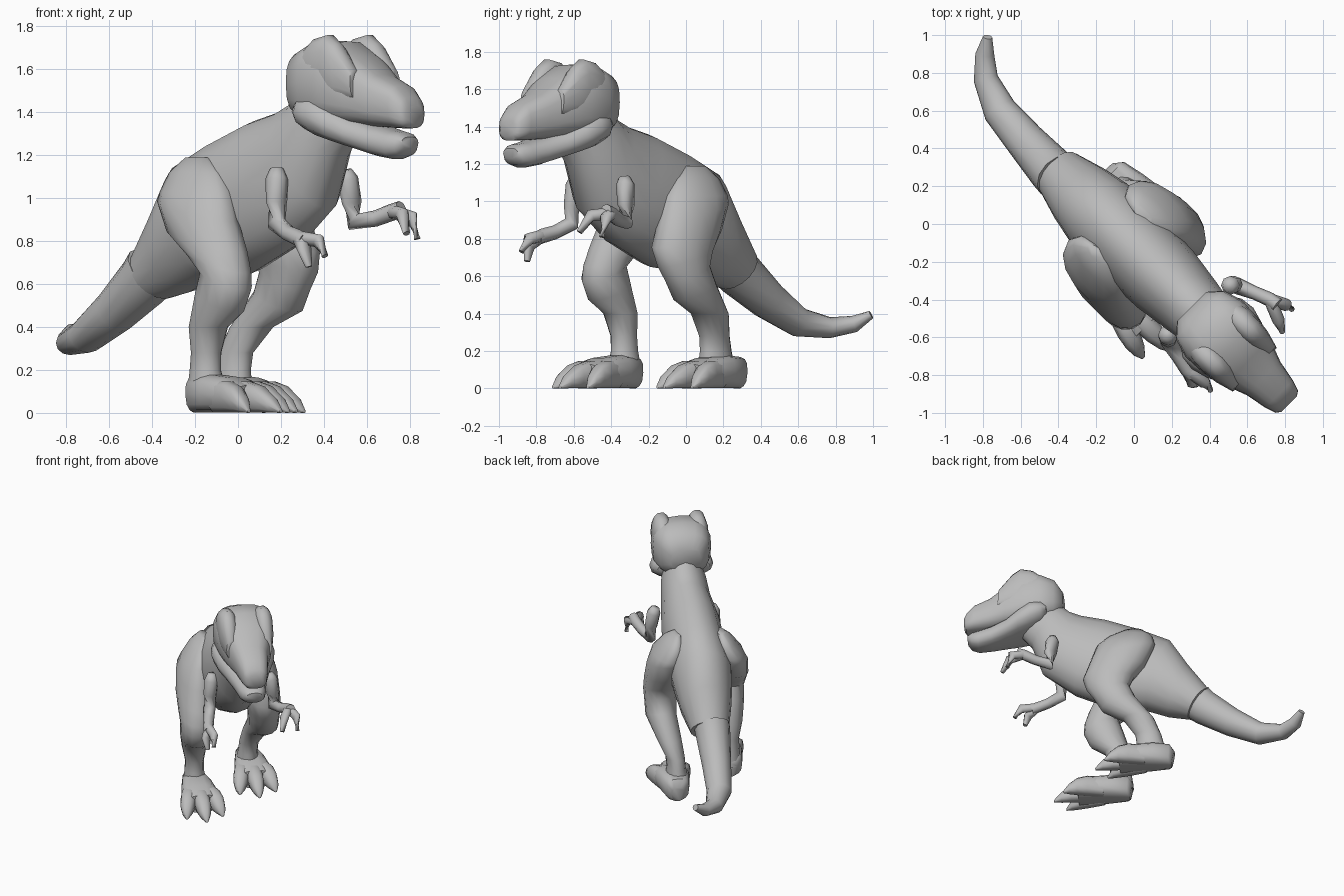
import bpy, bmesh, math
from mathutils import Vector

skin = bpy.data.materials.new("grey_skin")
skin.diffuse_color = (0.5, 0.5, 0.5, 1)

R = math.sqrt(0.5)
MID = -0.09  # lateral offset of the body's centre line


def P(u, v, z):
    """u forward, v to the animal's left, z up; the animal faces diagonally."""
    return Vector((R * (u + v), R * (v - u), z))


def loft(name, rings, sides=14, power=2.0, angle=50):
    """Skin a row of rings, each (centre, half axis a, half axis b)."""
    bm = bmesh.new()
    rows = []
    for c, a, b in rings:
        row = []
        for i in range(sides):
            t = 2 * math.pi * i / sides
            ct, st = math.cos(t), math.sin(t)
            ca = math.copysign(abs(ct) ** (2 / power), ct)
            sb = math.copysign(abs(st) ** (2 / power), st)
            row.append(bm.verts.new(c + a * ca + b * sb))
        rows.append(row)
    for r0, r1 in zip(rows, rows[1:]):
        for i in range(sides):
            j = (i + 1) % sides
            bm.faces.new((r0[i], r0[j], r1[j], r1[i]))
    bm.faces.new(rows[0][::-1])
    bm.faces.new(rows[-1])
    bmesh.ops.recalc_face_normals(bm, faces=bm.faces)
    me = bpy.data.meshes.new(name)
    bm.to_mesh(me)
    bm.free()
    me.materials.append(skin)
    ob = bpy.data.objects.new(name, me)
    bpy.context.collection.objects.link(ob)
    bpy.ops.object.select_all(action='DESELECT')
    ob.select_set(True)
    bpy.context.view_layer.objects.active = ob
    bpy.ops.object.shade_smooth_by_angle(angle=math.radians(angle))
    return ob


def side_loft(name, rows, v=MID, **kw):
    """Rows of (top u, top z, bottom u, bottom z, half width)."""
    rings = []
    for tu, tz, bu, bz, w in rows:
        top, bot = P(tu, v, tz), P(bu, v, bz)
        rings.append(((top + bot) / 2, P(0, w, 0), (top - bot) / 2))
    return loft(name, rings, **kw)


def tube(name, pts, sides=8, **kw):
    """Rows of (x, y, z, half width, half height) along a bent path."""
    c = [Vector(p[:3]) for p in pts]
    rings = []
    for i, p in enumerate(pts):
        d = (c[min(i + 1, len(c) - 1)] - c[max(i - 1, 0)]).normalized()
        a = d.cross(Vector((-R, -R, 0.01)) if abs(d.z) > 0.8 else Vector((0, 0, 1)))
        a.normalize()
        rings.append((c[i], a * p[3], a.cross(d) * p[4]))
    return loft(name, rings, sides=sides, **kw)


# Trunk and neck
side_loft("body", [
    (-.55, .74, -.39, .53, .14), (-.40, .95, -.24, .56, .185),
    (-.27, 1.16, -.08, .62, .215), (-.05, 1.265, .18, .65, .22),
    (.20, 1.36, .45, .77, .21), (.38, 1.405, .68, .95, .18),
    (.47, 1.44, .76, 1.18, .165), (.58, 1.55, .84, 1.27, .13)], sides=16)

# Tail, curling sideways to its tip
tube("tail", [
    (-.40, .25, .66, .13, .14), (-.44, .29, .61, .125, .13),
    (-.575, .44, .47, .105, .105), (-.71, .60, .355, .09, .08),
    (-.785, .77, .325, .065, .056), (-.79, .90, .345, .05, .045),
    (-.775, .99, .395, .025, .022)], sides=12)

# Skull and snout
side_loft("head", [
    (.525, 1.60, .525, 1.44, .11), (.585, 1.69, .59, 1.37, .18),
    (.69, 1.735, .69, 1.34, .212), (.82, 1.73, .82, 1.335, .205),
    (.94, 1.66, .95, 1.335, .17), (1.06, 1.575, 1.07, 1.33, .125),
    (1.18, 1.525, 1.18, 1.325, .103), (1.235, 1.47, 1.24, 1.325, .083),
    (1.255, 1.43, 1.255, 1.345, .058)], v=-.093, power=2.8, sides=20)

# Lower jaw with the cheek muscle at its hinge
side_loft("lower_jaw", [
    (.64, 1.45, .64, 1.36, .19), (.68, 1.49, .68, 1.31, .22),
    (.76, 1.495, .76, 1.275, .23), (.85, 1.44, .85, 1.25, .205),
    (.94, 1.38, .94, 1.225, .158), (1.05, 1.34, 1.05, 1.195, .118),
    (1.15, 1.315, 1.15, 1.18, .097), (1.20, 1.305, 1.20, 1.195, .08),
    (1.23, 1.285, 1.23, 1.23, .055)], v=-.097, power=2.5)

for side, s in (("left", 1), ("right", -1)):
    # Brow ridge, blended into the skull
    side_loft(side + "_brow", [
        (.64, 1.66, .64, 1.50, .05), (.74, 1.742, .74, 1.47, .072),
        (.83, 1.762, .83, 1.46, .070), (.89, 1.72, .91, 1.45, .062),
        (.99, 1.60, 1.0, 1.46, .035)], v=-.093 + s * .13, sides=14, power=2.4)

    # Leg: (u, lateral, z, half length, half width); the left one trails behind
    leg = [(-.02, .16, 1.19, .07, .03), (0, .18, 1.12, .165, .08),
           (.03, .215, 1.03, .215, .11), (.06, .235, .94, .235, .13),
           (.13, .245, .80, .23, .135), (.22, .255, .70, .175, .125),
           (.27, .26, .62, .13, .115), (.23, .26, .52, .125, .11),
           (.15, .255, .40, .095, .09), (.13, .25, .28, .075, .068),
           (.125, .25, .20, .08, .068), (.13, .245, .08, .10, .09)]
    trail = (.02, .02, .02, .02, .005, -.06, -.12, -.13, -.195, -.245, -.255, -.27)
    inset = (0, 0, 0, .01, .015, .01, .01, .005, .03, .06, .065, .065)
    rings = []
    for (u, v, z, hu, hv), du, dv in zip(leg, trail, inset):
        if s > 0:
            u, v = u + du, v - dv
            hu += .02 if z < .5 else 0
        tilt = -.05 if .5 < z < 1 else 0
        rings.append((P(u, MID + s * v, z), P(hu, 0, tilt), P(0, hv, 0)))
    loft(side + "_leg", rings)

    # Foot with three pointed toes
    fu, fv = (-.035, .11) if s > 0 else (.308, -.335)
    side_loft(side + "_foot", [
        (fu - .275, .12, fu - .25, 0, .045), (fu - .24, .17, fu - .23, 0, .085),
        (fu - .12, .18, fu - .12, 0, .11), (fu + .02, .165, fu + .02, 0, .13),
        (fu + .12, .13, fu + .13, 0, .125)], v=fv, power=2.8)
    for toe, k, tip in (("outer", 1, .23), ("middle", 0, .31), ("inner", -1, .23)):
        rings = []
        for t, h, w in ((0, .15, .05), (.4, .15, .06), (.65, .125, .055),
                        (.85, .075, .038), (1, .015, .01)):
            u = fu - .06 + t * (tip + .06)
            rings.append((P(u, fv + s * k * (.06 + .07 * t), h / 2),
                          P(0, w, 0), Vector((0, 0, h / 2))))
        loft(f"{side}_{toe}_toe", rings, sides=10, power=2.6)

# Arms: shoulder, elbow and wrist, then two bent fingers each
arms = {
    "left": ([(.50, -.33, 1.13, .03, .03), (.51, -.325, 1.09, .05, .05),
              (.53, -.32, .98, .046, .046), (.54, -.325, .89, .045, .045),
              (.64, -.365, .905, .036, .038), (.72, -.40, .935, .038, .04),
              (.76, -.43, .95, .038, .038)],
             [(.81, -.43, .91), (.835, -.45, .81)],
             [(.765, -.51, .925), (.785, -.57, .835)]),
    "right": ([(.18, -.585, 1.14, .03, .03), (.18, -.59, 1.09, .054, .052),
               (.18, -.605, .98, .05, .048), (.18, -.615, .88, .045, .045),
               (.235, -.70, .835, .038, .038), (.28, -.77, .815, .038, .04),
               (.31, -.80, .80, .038, .038)],
              [(.31, -.84, .76), (.33, -.85, .68)],
              [(.375, -.84, .80), (.405, -.88, .73)]),
}
for side, (path, *fingers) in arms.items():
    tube(side + "_arm", path, angle=70)
    x, y, z = path[-2][:3]
    for n, (knuckle, tip) in enumerate(fingers, 1):
        tube(f"{side}_finger_{n}", [(x, y, z, .034, .034), (*knuckle, .033, .033),
                                    (*tip, .016, .016)], sides=8, angle=70)
